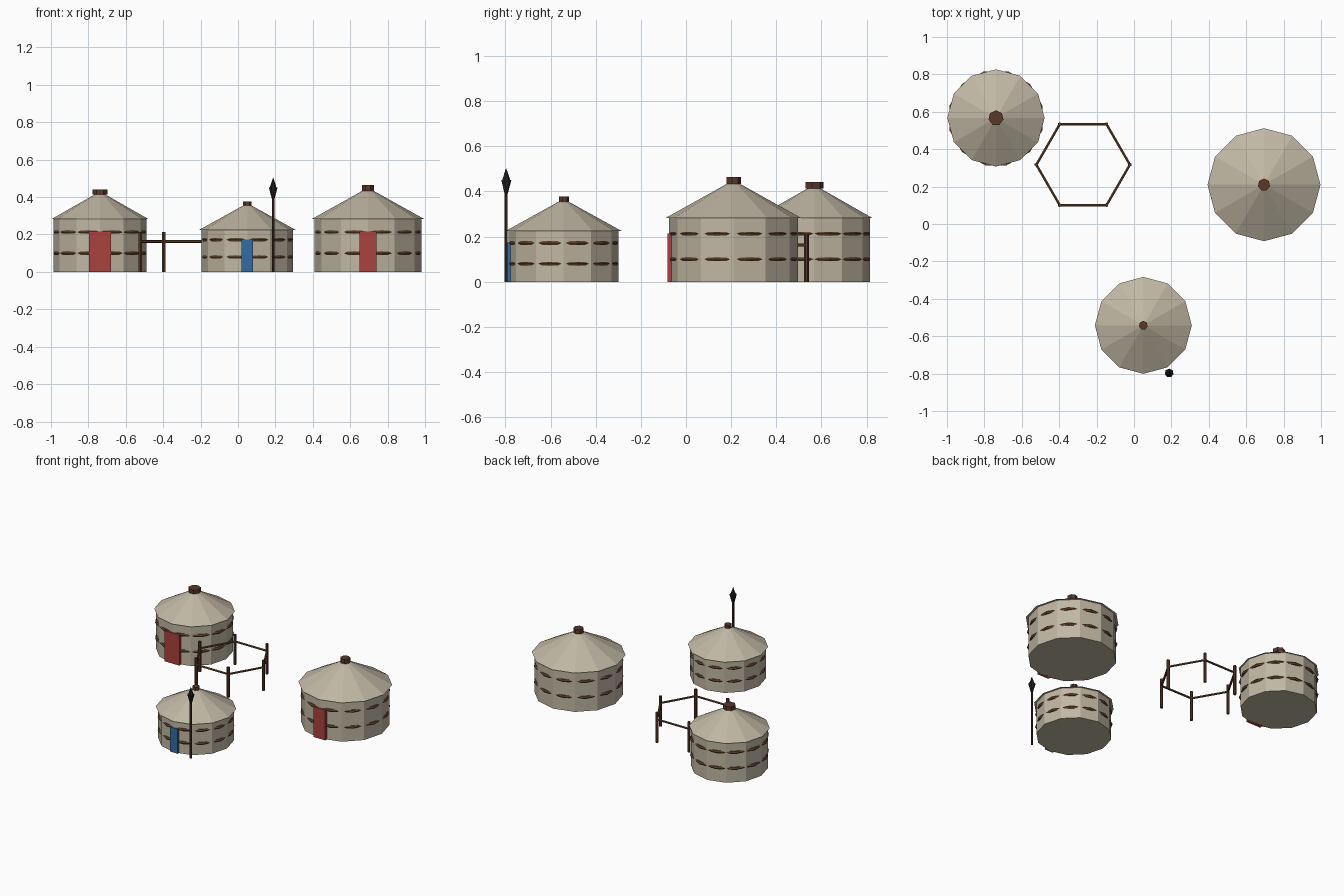
import bpy, math
from mathutils import Vector

if "Cube" in bpy.data.objects:
    bpy.data.objects.remove(bpy.data.objects["Cube"], do_unlink=True)


def material(name, rgb):
    m = bpy.data.materials.new(name)
    m.use_nodes = True
    m.diffuse_color = (*rgb, 1)
    m.node_tree.nodes["Principled BSDF"].inputs["Base Color"].default_value = (*rgb, 1)
    return m


FELT = material("felt", (0.53, 0.475, 0.37))
WOOD = material("wood", (0.14, 0.065, 0.028))
DARK_WOOD = material("dark wood", (0.10, 0.04, 0.022))
RED = material("red paint", (0.40, 0.055, 0.048))
BLUE = material("blue paint", (0.033, 0.15, 0.36))
POLE = material("pole wood", (0.05, 0.025, 0.015))
IRON = material("iron", (0.014, 0.014, 0.016))


def finish(name, mat):
    ob = bpy.context.object
    ob.name = name
    ob.data.materials.append(mat)
    return ob


def tube(name, mat, x, y, z0, z1, r0, r1, sides):
    """Upright cylinder, cone or frustum between two heights."""
    bpy.ops.mesh.primitive_cone_add(vertices=sides, radius1=r0, radius2=r1,
                                    depth=z1 - z0, location=(x, y, (z0 + z1) / 2))
    return finish(name, mat)


def box(name, mat, centre, size):
    bpy.ops.mesh.primitive_cube_add(size=1, location=centre)
    bpy.context.object.scale = size
    return finish(name, mat)


def hut(name, x, y, wall_r, roof_r, eave, peak, bands, band_r, crown, door, paint):
    # Twelve-sided wall and conical roof
    tube(name + "_wall", FELT, x, y, 0, eave, wall_r, wall_r, 12)
    tube(name + "_roof", FELT, x, y, eave, peak, roof_r, 0, 12)
    # Smoke-hole crown
    r, z0, z1 = crown
    tube(name + "_crown", DARK_WOOD, x, y, z0, z1, r, r, 7)
    # Rope bands, bulging out between the wall corners
    for i, z in enumerate(bands):
        bpy.ops.mesh.primitive_torus_add(
            major_segments=12, minor_segments=6, major_radius=band_r - 0.01,
            minor_radius=0.01, location=(x, y, z), rotation=(0, 0, math.radians(15)))
        finish(f"{name}_band_{i + 1}", WOOD)
    # Door set into the front corner of the wall
    width, height = door
    box(name + "_door", paint, (x, y - wall_r + 0.013, height / 2), (width, 0.036, height))


hut("right_hut", -0.738, 0.567, 0.249, 0.26, 0.282, 0.43, (0.1, 0.213), 0.257,
    (0.041, 0.413, 0.441), (0.116, 0.217), RED)
hut("left_hut", 0.695, 0.21, 0.286, 0.302, 0.282, 0.45, (0.1, 0.213), 0.292,
    (0.033, 0.433, 0.464), (0.092, 0.215), RED)
hut("front_hut", 0.05, -0.542, 0.244, 0.259, 0.224, 0.367, (0.08, 0.172), 0.25,
    (0.024, 0.352, 0.377), (0.062, 0.174), BLUE)

# Hexagonal pen: six posts joined by single rails
PEN = Vector((-0.272, 0.317, 0))
corners = [PEN + Vector((math.cos(math.pi * k / 3), math.sin(math.pi * k / 3), 0)) * 0.25
           for k in range(6)]
for k, a in enumerate(corners):
    b = corners[(k + 1) % 6]
    tube(f"pen_post_{k + 1}", DARK_WOOD, a.x, a.y, 0, 0.213, 0.0105, 0.0105, 6)
    mid = (a + b) / 2
    rail = tube(f"pen_rail_{k + 1}", WOOD, mid.x, mid.y, 0, (b - a).length, 0.0075, 0.0075, 6)
    rail.location.z = 0.163
    rail.rotation_euler = (b - a).to_track_quat("Z", "Y").to_euler()

# Standard: pole with a double-cone head
SX, SY = 0.188, -0.797
tube("standard_pole", POLE, SX, SY, 0, 0.45, 0.007, 0.007, 6)
tube("standard_head", IRON, SX, SY, 0.385, 0.452, 0.006, 0.024, 7)
tube("standard_tip", IRON, SX, SY, 0.452, 0.505, 0.018, 0, 7)
